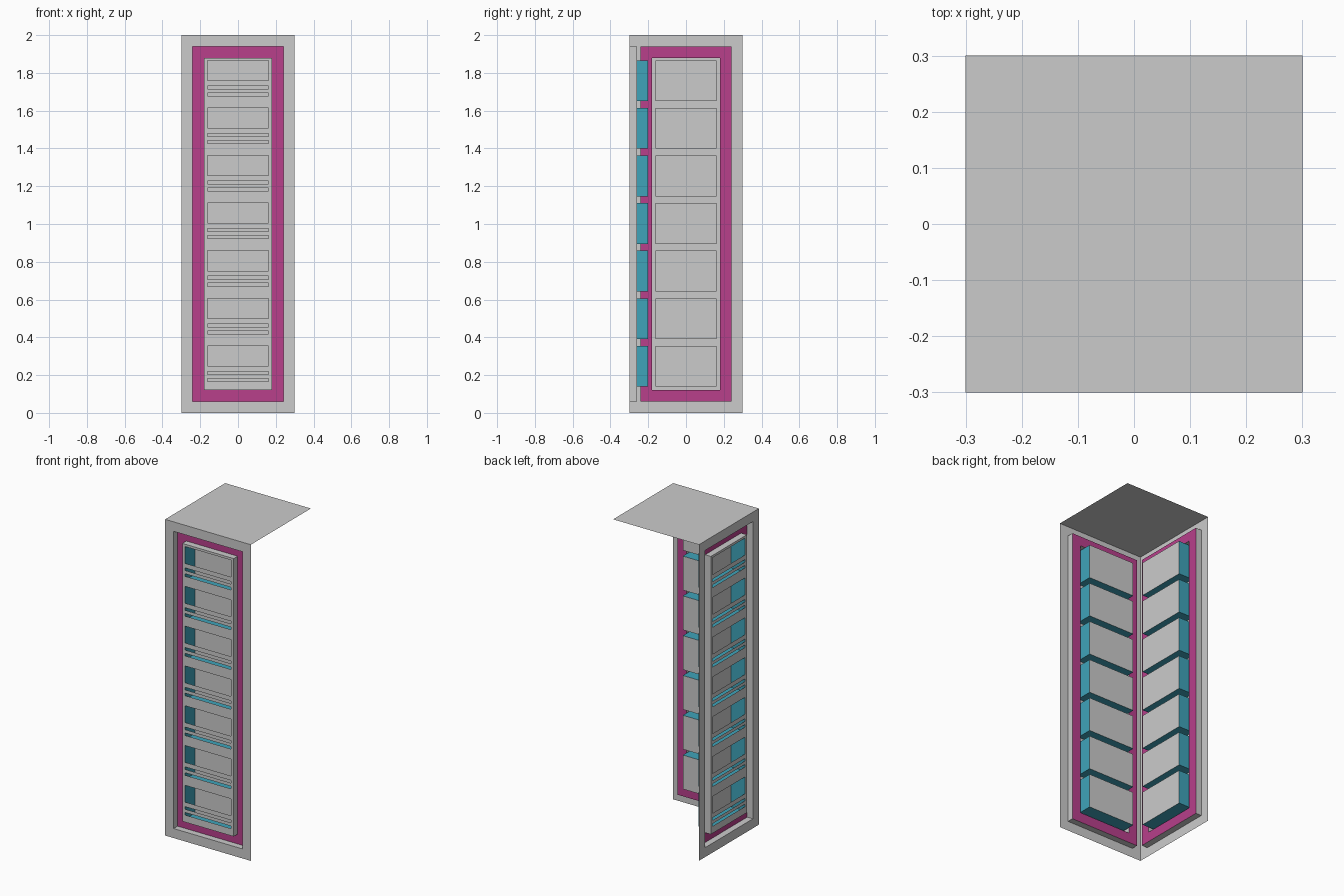
import bpy, bmesh, math

if "Cube" in bpy.data.objects:
    bpy.data.objects.remove(bpy.data.objects["Cube"])

OUT, TRIM_Y, BACK = -0.30, -0.26, -0.20      # depths: outer face, recessed trim, box backs
OPENING = (-0.24, 0.24, 0.06, 1.94)          # rectangles are x0, x1, z0, z1
PANEL = (-0.18, 0.18, 0.122, 1.88)
HW, FLOORS, PITCH = 0.162, 7, 0.2517


def material(name, colour):
    m = bpy.data.materials.new(name)
    m.diffuse_color = (*colour, 1)
    m.use_nodes = True
    m.node_tree.nodes["Principled BSDF"].inputs["Base Color"].default_value = m.diffuse_color
    return m


magenta = material("magenta", (0.48, 0.05, 0.26))
teal = material("teal", (0.05, 0.37, 0.49))


def corners(r, y):
    x0, x1, z0, z1 = r
    return [(x0, y, z0), (x1, y, z0), (x1, y, z1), (x0, y, z1)]


def sheet(r, y):
    """Flat rectangle facing the front."""
    return [corners(r, y)]


def loft(r0, y0, r1, y1):
    """Four faces joining two rectangles: a flat ring or a recess."""
    a, b = corners(r0, y0), corners(r1, y1)
    return [[a[i], a[(i + 1) % 4], b[(i + 1) % 4], b[i]] for i in range(4)]


def make(name, faces, mat=None):
    bm = bmesh.new()
    for f in faces:
        bm.faces.new([bm.verts.new(p) for p in f])
    bmesh.ops.remove_doubles(bm, verts=bm.verts, dist=1e-5)
    me = bpy.data.meshes.new(name)
    bm.to_mesh(me)
    bm.free()
    if mat:
        me.materials.append(mat)
    ob = bpy.data.objects.new(name, me)
    bpy.context.collection.objects.link(ob)
    return ob


# Outer wall frame with its reveal, and the recessed coloured trim
WALL = (-0.3, 0.3, 0, 2)
frame = make("front_wall_frame", loft(WALL, OUT, OPENING, OUT) + loft(OPENING, OUT, OPENING, TRIM_Y))
trim = make("front_trim", loft(OPENING, TRIM_Y, PANEL, TRIM_Y), magenta)

# Raised panel: side faces, side strips, and bars between windows and slots
x0, x1, z0, z1 = PANEL
panel_faces = loft(PANEL, TRIM_Y, PANEL, OUT)
panel_faces = [f[::-1] for f in loft(PANEL, OUT, PANEL, TRIM_Y)]
panel_faces += sheet((x0, -HW, z0, z1), OUT) + sheet((HW, x1, z0, z1), OUT)
box_sides, box_backs = [], []
solid_from = z0
for i in range(FLOORS):
    dz = i * PITCH
    for lo, hi in ((0.167, 0.183), (0.204, 0.22), (0.249, 0.355)):
        panel_faces += sheet((-HW, HW, solid_from, lo + dz), OUT)
        solid_from = hi + dz
    box = (-HW, HW, 0.14 + dz, 0.355 + dz)
    box_sides += loft(box, OUT, box, BACK)
    box_backs += sheet(box, BACK)
panel_faces += sheet((-HW, HW, solid_from, z1), OUT)

panel = make("front_window_panel", panel_faces)
sides = make("front_window_box_sides", box_sides, teal)
backs = make("front_window_box_backs", box_backs)

# Left wall repeats the front wall, turned a quarter
for ob in (frame, trim, panel, sides, backs):
    left = ob.copy()
    left.name = ob.name.replace("front", "left")
    left.rotation_euler.z = -math.pi / 2
    bpy.context.collection.objects.link(left)

# Flat roof
make("roof", [[(-0.3, -0.3, 2), (0.3, -0.3, 2), (0.3, 0.3, 2), (-0.3, 0.3, 2)]])
